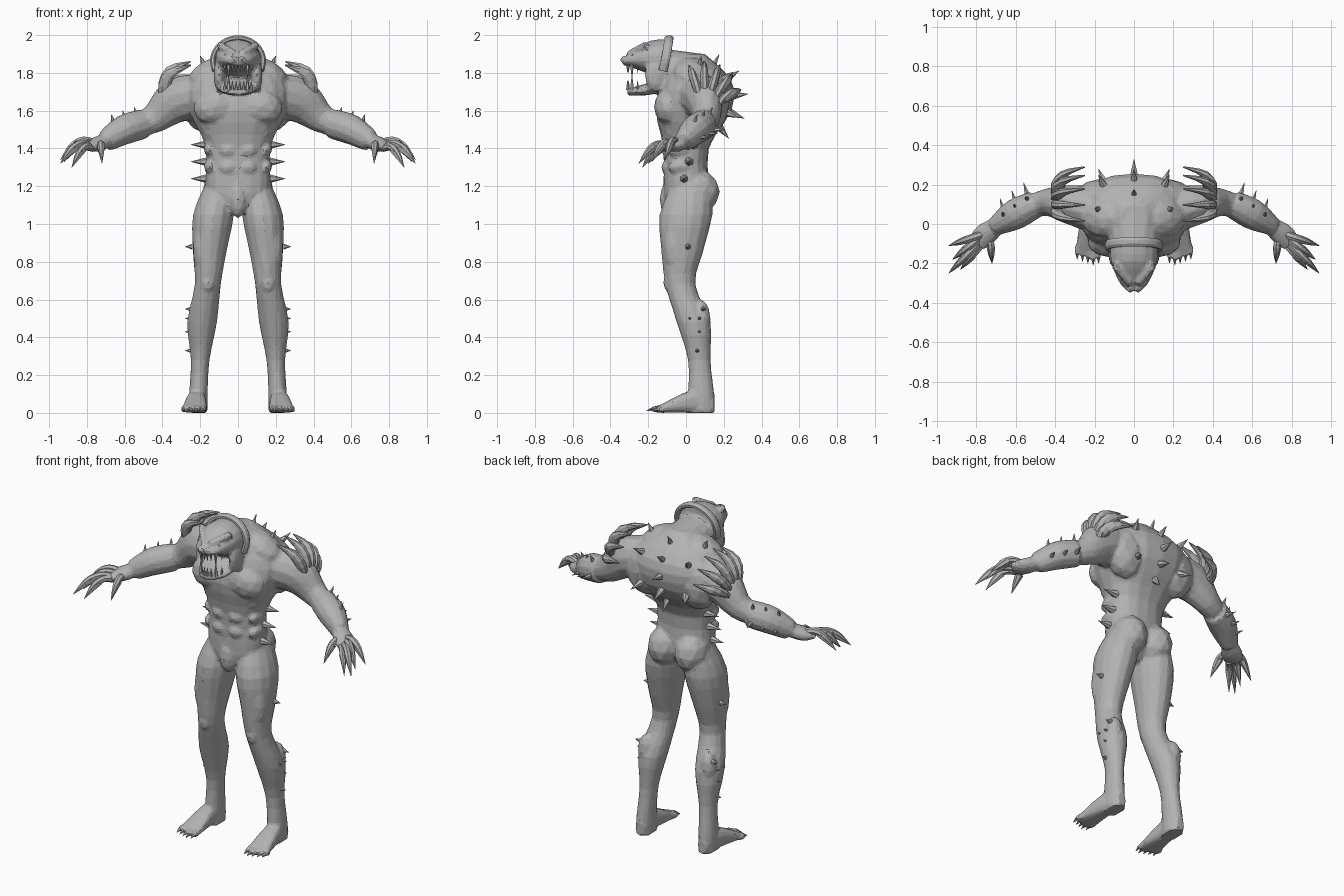
import bpy, bmesh, math
from mathutils import Vector, Matrix

if "Cube" in bpy.data.objects:
    bpy.data.objects.remove(bpy.data.objects["Cube"])

grey = (0.45, 0.45, 0.45, 1)
hide = bpy.data.materials.new("grey hide")
hide.use_nodes = True
hide.diffuse_color = grey
hide.node_tree.nodes["Principled BSDF"].inputs["Base Color"].default_value = grey

X, Y, Z = Vector((1, 0, 0)), Vector((0, 1, 0)), Vector((0, 0, 1))


def refine(stations, steps=3):
    """Pass a smooth curve through the few given stations."""
    points = [Vector(station) for station in stations]
    last = len(points) - 1
    curve = []
    for i in range(last):
        start, end = points[i], points[i + 1]
        leave = (end - points[max(i - 1, 0)]) / 2
        arrive = (points[min(i + 2, last)] - start) / 2
        for step in range(steps):
            t = step / steps
            ease = t * t * (3 - 2 * t)
            curve.append(start + (end - start) * ease
                         + leave * (t * (1 - t) ** 2) - arrive * (t * t * (1 - t)))
    return curve + [points[last]]


def sweep(bm, stations, sides=12, plane=None, ref=Z, power=1.0, both=True):
    """Skin elliptical rings (x, y, z, width, height); plane fixes the ring axes, else they follow the path."""
    stations = refine(stations)
    centres = [Vector(station[:3]) for station in stations]
    last = len(centres) - 1
    for mirror in ((1, -1) if both else (1,)):
        rings = []
        for i, station in enumerate(stations):
            if plane:
                u, v = plane
            else:
                tangent = (centres[min(i + 1, last)] - centres[max(i - 1, 0)]).normalized()
                u = tangent.cross(ref).normalized()
                v = u.cross(tangent)
            ring = []
            for k in range(sides):
                angle = math.tau * (k + 0.5) / sides
                c, s = (math.copysign(abs(n) ** power, n) for n in (math.cos(angle), math.sin(angle)))
                point = centres[i] + u * c * station[3] + v * s * station[4]
                ring.append(bm.verts.new((point.x * mirror, point.y, point.z)))
            rings.append(ring)
        for lower, upper in zip(rings, rings[1:]):
            for k in range(sides):
                following = (k + 1) % sides
                bm.faces.new((lower[k], lower[following], upper[following], upper[k]))
        bm.faces.new(rings[0][::-1])
        bm.faces.new(rings[-1])


def lump(bm, centre, size, both=True, tilt=0):
    """Ellipsoid muscle mass, tilted about y."""
    for mirror in ((1, -1) if both else (1,)):
        placement = (Matrix.Translation((centre[0] * mirror, *centre[1:]))
                     @ Matrix.Rotation(tilt * mirror, 4, 'Y') @ Matrix.Diagonal((*size, 1)))
        bmesh.ops.create_icosphere(bm, subdivisions=2, radius=1, matrix=placement)


def spike(bm, base, offset, radius=.025, both=True):
    """Pointed thorn, tooth or claw growing from base along offset."""
    base = Vector(base)
    upright = abs(offset.normalized().z) > 0.8
    sweep(bm, [(*base, radius, radius), (*(base + offset), .001, .001)], 6,
          ref=X if upright else Z, both=both)


def finish(name, bm):
    """Turn the working mesh into a named object."""
    bmesh.ops.recalc_face_normals(bm, faces=bm.faces)
    mesh = bpy.data.meshes.new(name)
    bm.to_mesh(mesh)
    bm.free()
    mesh.materials.append(hide)
    thing = bpy.data.objects.new(name, mesh)
    bpy.context.scene.collection.objects.link(thing)
    return thing


# Torso: pelvis, waist, barrel chest, hunched back
body = bmesh.new()
torso = [(0, -.03, 1.06, .06, .07), (0, 0, 1.16, .17, .12), (0, 0, 1.4, .17, .12),
         (0, .04, 1.6, .26, .2), (0, .06, 1.76, .26, .18), (0, .02, 1.9, .07, .08)]
sweep(body, torso, 18, (X, Y), power=.85, both=False)

# Trunk muscles: chest, shoulder blade, neck slope, buttock, groin, belly, ribs
lump(body, (.12, -.09, 1.62), (.12, .08, .1), tilt=.2)
lump(body, (.17, .13, 1.64), (.13, .1, .16))
lump(body, (.15, .03, 1.8), (.13, .1, .07), tilt=.5)
lump(body, (.09, .06, 1.17), (.1, .12, .12))
lump(body, (0, -.09, 1.13), (.05, .05, .1), both=False)
for row in range(3):
    height = 1.3 + row * .09
    lump(body, (.05, -.1, height), (.05, .03, .04))
    lump(body, (.15, -.03, height), (.03, .07, .04), tilt=.4)

# Legs with kneecap, thigh and calf muscles
leg = [(.1, .03, 1.22, .07, .1), (.13, 0, 1.05, .11, .14), (.15, -.02, .85, .09, .11),
       (.16, -.03, .68, .07, .08), (.19, .04, .48, .08, .09), (.2, .07, .28, .05, .06),
       (.21, .08, .1, .05, .07), (.21, .08, 0, .05, .07)]
sweep(body, leg, 14, (X, Y))
lump(body, (.16, -.08, .69), (.04, .04, .06))
lump(body, (.19, -.06, .88), (.05, .06, .15))
lump(body, (.21, .08, .5), (.05, .05, .1))

# Feet with five clawed toes
foot = [(.21, .15, .04, .03, .04), (.22, .03, .06, .05, .06), (.23, -.14, .02, .07, .02)]
sweep(body, foot, plane=(X, Z), power=.75)
toe_claws = bmesh.new()
for k in range(5):
    toe = Vector((.18 + k * .027, -.16 + abs(k - 1) * .01, .02))
    lump(body, toe, (.015, .03, .02))
    spike(toe_claws, toe - Y * .02, Vector((0, -.03, -.01)), .01)
finish("toe_claws", toe_claws)

# Arms: shoulder to elbow, thick forearm, palm
upper_arm = [(.2, .07, 1.68, .12, .12), (.33, .1, 1.65, .1, .12), (.44, .11, 1.56, .07, .08),
             (.54, .08, 1.52, .06, .06)]
forearm = [(.5, .1, 1.53, .07, .08), (.6, .05, 1.5, .08, .08), (.7, -.01, 1.44, .05, .06)]
palm = [(.68, 0, 1.45, .04, .04), (.75, -.05, 1.42, .06, .04), (.8, -.1, 1.41, .05, .02)]
for limb in (upper_arm, forearm, palm):
    sweep(body, limb)

# Neck, skull, open jaw, cheeks, brows and nostrils
neck = [(0, .1, 1.79, .15, .11), (0, -.14, 1.83, .12, .1)]
skull = [(0, -.09, 1.86, .12, .12), (0, -.19, 1.88, .12, .09), (0, -.29, 1.87, .08, .04),
         (0, -.33, 1.86, .05, .02)]
jaw = [(0, -.1, 1.75, .1, .05), (0, -.22, 1.71, .1, .03), (0, -.31, 1.7, .05, .02)]
for part in (neck, skull, jaw):
    sweep(body, part, 14, (X, Z), both=False)
lump(body, (.1, -.16, 1.79), (.03, .06, .09))
sweep(body, [(.02, -.3, 1.9, .02, .02), (.1, -.21, 1.95, .02, .02)], 8)
lump(body, (.02, -.33, 1.87), (.02, .02, .02))

# Fuse the flesh into one faceted skin
skin = finish("body", body)
fuse = skin.modifiers.new("fuse", 'REMESH')
fuse.mode = 'VOXEL'
fuse.voxel_size = .01
soften = skin.modifiers.new("soften", 'SMOOTH')
soften.iterations = 4
facet = skin.modifiers.new("facet", 'DECIMATE')
facet.ratio = .12
facet.use_symmetry = True
facet.symmetry_axis = 'X'

# Bony crest running over the head from ear to ear
crest = bmesh.new()
arch = []
for k in range(-4, 5):
    angle = k * math.radians(28)
    arch.append((.135 * math.sin(angle), -.09 - .002 * k * k, 1.86 + .125 * math.cos(angle), .015, .025))
sweep(crest, arch, 8, ref=Y, both=False)
finish("head_crest", crest)

# Slanted eyes
eyes = bmesh.new()
lump(eyes, (.055, -.28, 1.89), (.02, .01, .01), tilt=-.4)
finish("eyes", eyes)

# Teeth around both jaws, with long fangs
teeth = bmesh.new()
for k in range(4):
    x, y = .01 + k * .02, -.31 + .006 * k * k
    length, radius = (.08, .013) if k == 2 else (.05, .009)
    spike(teeth, (x, y, 1.85), -Z * length, radius)
    spike(teeth, (x, y, 1.71), Z * length, radius)
finish("teeth", teeth)

# Arched fingers and thumb ending in long claws
fingers = bmesh.new()
knuckles = [(.76, -.05, 1.43), (.78, -.07, 1.42), (.78, -.09, 1.41), (.77, -.1, 1.4), (.73, -.05, 1.41)]
tips = [(.94, -.11, 1.34), (.92, -.18, 1.33), (.94, -.25, 1.32), (.88, -.23, 1.3), (.72, -.2, 1.32)]
for knuckle, tip in zip(knuckles, tips):
    start, end = Vector(knuckle), Vector(tip)
    bend = [start.lerp(end, t / 3) + Z * .05 * math.sin(math.pi * t / 3) for t in range(4)]
    sweep(fingers, [(*p, r, r) for p, r in zip(bend, (.02, .02, .017, .001))], 7)
    sheath = bend[1].lerp(bend[2], .5)
    spike(fingers, sheath, end - sheath, .023)
finish("fingers", fingers)

# Fan of curved blades on each shoulder
blades = bmesh.new()
for k in range(5):
    angle = math.radians(-25 + 24 * k)
    root = Vector((.35, .1, 1.61))
    reach = Vector((0, .2 * math.sin(angle), .03 + .22 * math.cos(angle)))
    path = [root, root + reach * .4 + X * .04, root + reach * .8 + X * .01, root + reach - X * .1]
    sizes = [(.03, .02), (.035, .025), (.03, .02), (.003, .004)]
    sweep(blades, [(*p, *size) for p, size in zip(path, sizes)], 8, ref=Y)
finish("shoulder_blades", blades)

# Thorns down the spine and beside it, fanned around the hunch
back = bmesh.new()
for k in range(5):
    angle = math.radians(-50 + 28 * k)
    outward = Vector((0, math.cos(angle), math.sin(angle)))
    root = Vector((0, .04 + .2 * outward.y, 1.66 + .18 * outward.z))
    spike(back, root, outward * .09, both=False)
    if k % 2:
        spike(back, root + X * .15 - Y * .02, outward * .08 + X * .03)
finish("back_thorns", back)

# Thorns on the neck slope and waist
trunk = bmesh.new()
spike(trunk, (.17, .07, 1.82), Vector((.03, .01, .07)))
for k in range(3):
    spike(trunk, (.16, .04 - k * .025, 1.42 - k * .09), X * .09)
finish("trunk_thorns", trunk)

# Thorns on the forearms
arm = bmesh.new()
for k in range(3):
    root = Vector((.53 + k * .06, .11 - k * .04, 1.54 - k * .02))
    spike(arm, root, Vector((.02, .03, .08)))
    spike(arm, root - Z * .04, Vector((.03, .1, 0)))
finish("forearm_thorns", arm)

# Small thorns on the outer thighs and calves
shin = bmesh.new()
for y, z in ((.01, .88), (.09, .55), (.02, .5), (.07, .5), (.07, .43), (.06, .33)):
    spike(shin, (.24, y, z), X * .04, .016)
finish("leg_thorns", shin)
